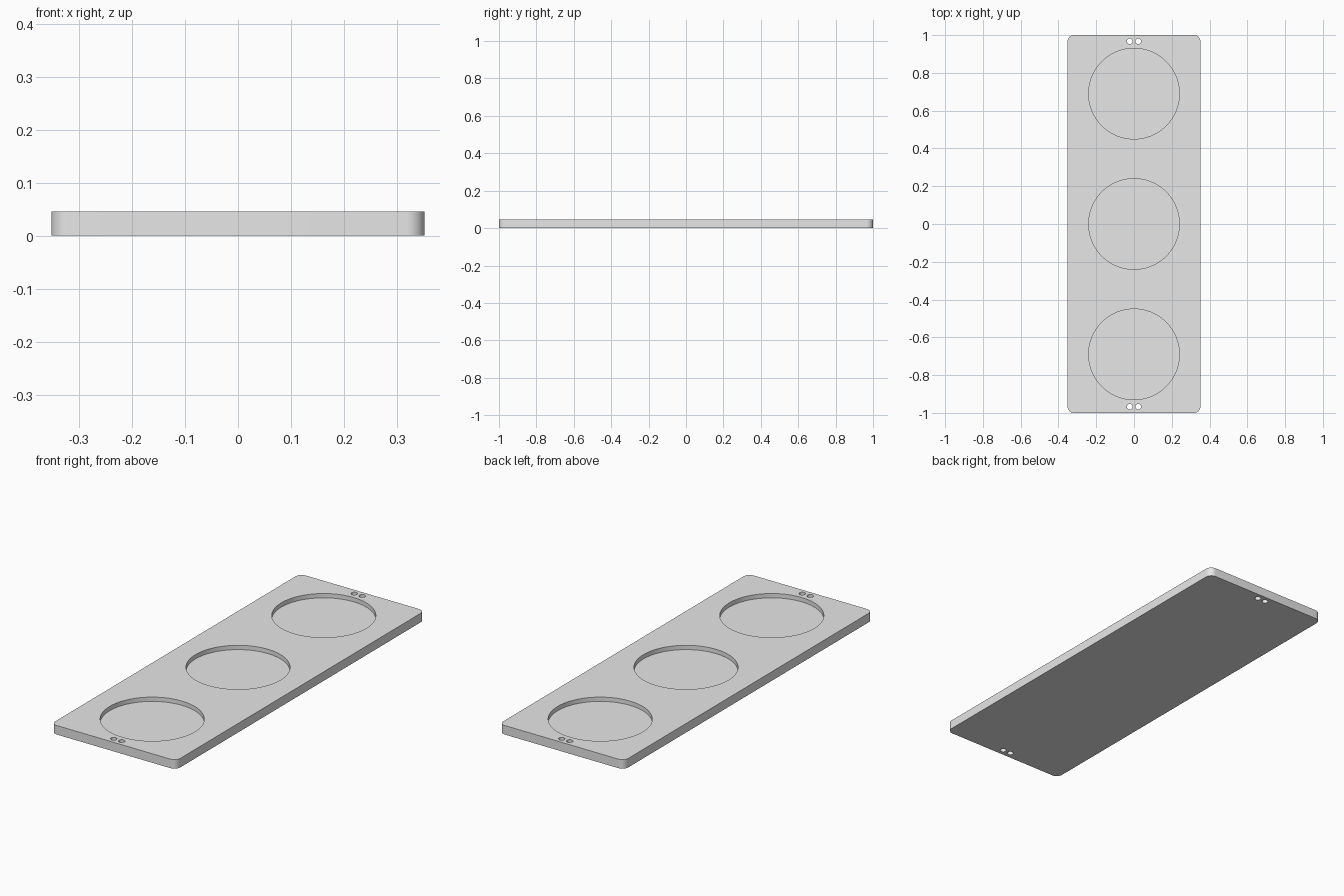
import bpy, bmesh
from math import radians
from mathutils import Matrix

if "Cube" in bpy.data.objects:
    bpy.data.objects.remove(bpy.data.objects["Cube"], do_unlink=True)

WIDTH, LENGTH, THICK = 0.704, 2.0, 0.046
CORNER = 0.034
RECESS_R, RECESS_DEPTH, RECESS_STEP = 0.24, 0.022, 0.69
HOLE_R, HOLE_X, HOLE_Y = 0.015, 0.0225, 0.967

grey = bpy.data.materials.new("light grey")
grey.use_nodes = True
grey.diffuse_color = (0.8, 0.8, 0.8, 1)
grey.node_tree.nodes["Principled BSDF"].inputs["Base Color"].default_value = (0.8, 0.8, 0.8, 1)


def make_object(name, bm):
    mesh = bpy.data.meshes.new(name)
    bm.to_mesh(mesh)
    bm.free()
    mesh.materials.append(grey)
    obj = bpy.data.objects.new(name, mesh)
    bpy.context.collection.objects.link(obj)
    return obj


def add_cylinder(bm, x, y, bottom, top, radius, sides):
    bmesh.ops.create_cone(bm, cap_ends=True, segments=sides, radius1=radius, radius2=radius,
                          depth=top - bottom, matrix=Matrix.Translation((x, y, (bottom + top) / 2)))


# Flat plate with rounded upright corners
bm = bmesh.new()
bmesh.ops.create_cube(bm, size=1, matrix=Matrix.Translation((0, 0, THICK / 2))
                      @ Matrix.Diagonal((WIDTH, LENGTH, THICK, 1)))
upright = [e for e in bm.edges if abs(e.verts[0].co.z - e.verts[1].co.z) > THICK / 2]
bmesh.ops.bevel(bm, geom=upright, offset=CORNER, segments=12, profile=0.5, affect='EDGES')
plate = make_object("tray_plate", bm)

# Cutters: three round recesses and a pair of through holes at each end
bm = bmesh.new()
for i in (-1, 0, 1):
    add_cylinder(bm, 0, i * RECESS_STEP, THICK - RECESS_DEPTH, THICK * 2, RECESS_R, 128)
for sx in (-1, 1):
    for sy in (-1, 1):
        add_cylinder(bm, sx * HOLE_X, sy * HOLE_Y, -THICK, THICK * 2, HOLE_R, 32)
cutter = make_object("recess_and_hole_cutter", bm)
cutter.hide_render = True

# Cut the plate, then drop the cutter
cut = plate.modifiers.new("cut", 'BOOLEAN')
cut.operation = 'DIFFERENCE'
cut.solver = 'EXACT'
cut.object = cutter
bpy.ops.object.select_all(action='DESELECT')
plate.select_set(True)
bpy.context.view_layer.objects.active = plate
bpy.ops.object.modifier_apply(modifier=cut.name)
bpy.data.objects.remove(cutter, do_unlink=True)

# Smooth the round walls, keep the rims sharp
bpy.ops.object.shade_smooth_by_angle(angle=radians(30))
